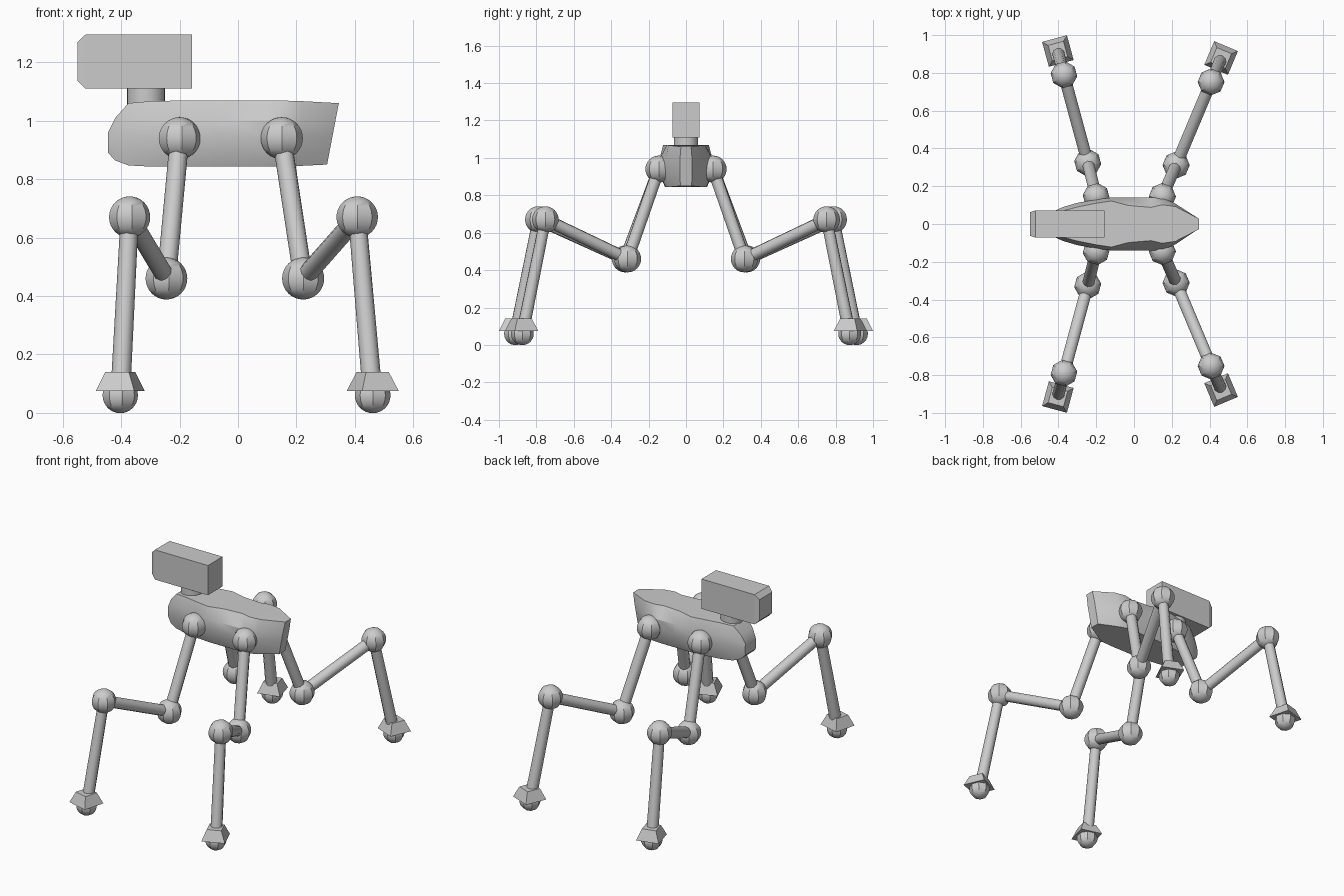
import bpy, bmesh, math
from mathutils import Matrix, Vector

if "Cube" in bpy.data.objects:
    bpy.data.objects.remove(bpy.data.objects["Cube"])


def finish(name, bm, angle=30, mirror=False):
    bmesh.ops.recalc_face_normals(bm, faces=bm.faces)
    me = bpy.data.meshes.new(name)
    bm.to_mesh(me)
    bm.free()
    ob = bpy.data.objects.new(name, me)
    bpy.context.collection.objects.link(ob)
    if mirror:
        m = ob.modifiers.new("Mirror", 'MIRROR')
        m.use_axis = (False, True, False)
        m.use_mirror_merge = False
    bpy.ops.object.select_all(action='DESELECT')
    ob.select_set(True)
    bpy.context.view_layer.objects.active = ob
    bpy.ops.object.shade_smooth_by_angle(angle=math.radians(angle))
    return ob


def loft(rings):
    bm = bmesh.new()
    vs = [[bm.verts.new(p) for p in r] for r in rings]
    n = len(vs[0])
    for a, b in zip(vs, vs[1:]):
        for i in range(n):
            j = (i + 1) % n
            bm.faces.new((a[i], a[j], b[j], b[i]))
    bm.faces.new(vs[0])
    bm.faces.new(vs[-1])
    return bm


def joint(name, c, r, yaw):
    bm = bmesh.new()
    mat = Matrix.Translation(c) @ Matrix.Rotation(yaw + math.pi / 8, 4, 'Z')
    bmesh.ops.create_uvsphere(bm, u_segments=8, v_segments=16, radius=r, matrix=mat)
    finish(name, bm, mirror=True)


def limb(name, a, b, r1, r2):
    a, b = Vector(a), Vector(b)
    d = b - a
    bm = bmesh.new()
    mat = Matrix.Translation((a + b) / 2) @ d.to_track_quat('Z', 'Y').to_matrix().to_4x4()
    bmesh.ops.create_cone(bm, cap_ends=True, segments=10, radius1=r1, radius2=r2,
                          depth=d.length, matrix=mat)
    finish(name, bm, 40, mirror=True)


# body: stations of (x top, x bottom, z bottom, z top, half widths: bottom, middle, top)
stations = [
    (-.445, -.445, .890, .960, .050, .055, .050),
    (-.420, -.420, .864, .1 + .91, .062, .070, .058),
    (-.375, -.375, .847, 1.060, .075, .090, .070),
    (-.300, -.300, .843, 1.067, .090, .112, .090),
    (-.200, -.200, .843, 1.069, .105, .130, .110),
    (-.120, -.120, .843, 1.069, .112, .140, .122),
    (-.030, -.030, .843, 1.069, .112, .140, .098),
    (.090, .090, .843, 1.069, .112, .140, .088),
    (.150, .150, .843, 1.069, .108, .138, .102),
    (.220, .205, .845, 1.067, .085, .110, .092),
    (.345, .305, .850, 1.060, .030, .032, .027),
]
rings = []
for xt, xb, zb, zt, wb, wm, wt in stations:
    side = []
    for t, w in ((0, wb), (.2, wb + .7 * (wm - wb)), (.45, wm), (.7, wm), (1, wt)):
        side.append((xb + (xt - xb) * t, w, zb + (zt - zb) * t))
    rings.append(side + [(x, -y, z) for x, y, z in reversed(side)])
finish("body", loft(rings), 30)

# neck
bm = bmesh.new()
bmesh.ops.create_cone(bm, cap_ends=True, segments=24, radius1=.065, radius2=.065,
                      depth=.08, matrix=Matrix.Translation((-.315, 0, 1.075)))
finish("neck", bm)

# head box with a chamfered front end
rings = []
for x, hy, hz in ((-.55, .062, .065), (-.522, .072, .0925), (-.157, .072, .0925)):
    rings.append([(x, sy * hy, 1.2025 + sz * hz)
                  for sy, sz in ((-1, -1), (1, -1), (1, 1), (-1, 1))])
finish("head", loft(rings), 15)

# legs: hip, elbow, knee and foot centres, mirrored to the other side
legs = {
    "front": [(-.20, .145, .94), (-.245, .325, .46), (-.371, .79, .67), (-.403, .912, .06)],
    "rear": [(.15, .145, .94), (.223, .312, .46), (.408, .752, .67), (.461, .875, .06)],
}
for side, (hip, elbow, knee, foot) in legs.items():
    yaw = math.atan2(knee[1] - elbow[1], knee[0] - elbow[0])
    joint(side + "_hip_joint", hip, .072, yaw)
    joint(side + "_elbow_joint", elbow, .072, yaw)
    joint(side + "_knee_joint", knee, .071, yaw)
    joint(side + "_foot_ball", foot, .061, yaw)
    limb(side + "_upper_leg", hip, elbow, .033, .033)
    limb(side + "_middle_leg", elbow, knee, .033, .033)
    limb(side + "_lower_leg", knee, foot, .031, .034)
    # square flared collar above the foot
    bm = bmesh.new()
    mat = Matrix.Translation((foot[0], foot[1] + .004, .1075)) @ \
        Matrix.Rotation(yaw + math.pi / 4, 4, 'Z')
    bmesh.ops.create_cone(bm, cap_ends=True, segments=4, radius1=.068 * math.sqrt(2),
                          radius2=.042 * math.sqrt(2), depth=.065, matrix=mat)
    finish(side + "_foot_collar", bm, 20, mirror=True)
